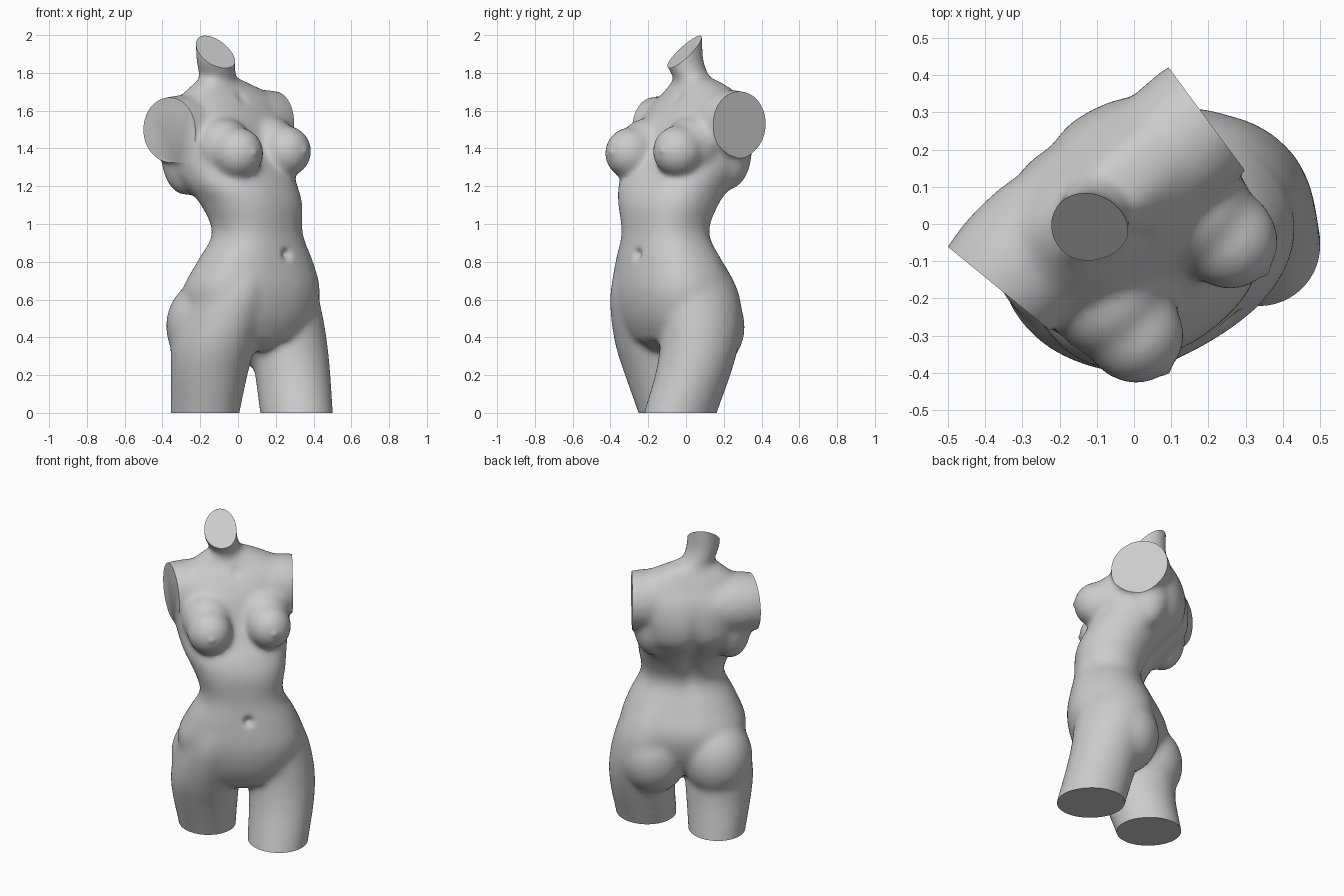
import bpy, bmesh, math
from mathutils import Vector, Matrix

cube = bpy.data.objects.get("Cube")
if cube:
    bpy.data.objects.remove(cube, do_unlink=True)

# Local frame while modelling: x = body left, y = body back, z = up
bm = bmesh.new()


def spline(a, b, c, d, t):
    return [0.5 * (2 * q + (r - p) * t + (2 * p - 5 * q + 4 * r - s) * t * t
                   + (3 * q - p - 3 * r + s) * t ** 3) for p, q, r, s in zip(a, b, c, d)]


def loft(keys, power=2.0, sides=40, steps=5):
    """Skin rounded sections; each key is z, centre x, centre y, half width, half depth, twist."""
    pts = [keys[0]] + keys + [keys[-1]]
    rows = []
    for i in range(len(keys) - 1):
        rows += [spline(*pts[i:i + 4], k / steps) for k in range(steps)]
    rows.append(keys[-1])
    rings = []
    for z, cx, cy, a, b, twist in rows:
        rot = Matrix.Rotation(math.radians(twist), 2)
        ring = []
        for k in range(sides):
            c, s = math.cos(math.tau * k / sides), math.sin(math.tau * k / sides)
            p = rot @ Vector((a * math.copysign(abs(c) ** (2 / power), c),
                              b * math.copysign(abs(s) ** (2 / power), s)))
            ring.append(bm.verts.new((cx + p.x, cy + p.y, z)))
        rings.append(ring)
    for lo, hi in zip(rings, rings[1:]):
        for k in range(sides):
            j = (k + 1) % sides
            bm.faces.new((lo[k], lo[j], hi[j], hi[k]))
    bm.faces.new(rings[0][::-1])
    bm.faces.new(rings[-1])


def ball(centre, radii):
    m = Matrix.Translation(centre) @ Matrix.Diagonal((*radii, 1))
    bmesh.ops.create_uvsphere(bm, u_segments=40, v_segments=24, radius=1, matrix=m)


# Trunk, from the pelvis up to the shoulder line
loft([(0.38, 0.0, -0.10, 0.24, 0.19, -15),
      (0.50, 0.0, -0.095, 0.34, 0.255, -15),
      (0.65, 0.0, -0.10, 0.375, 0.28, -14),
      (0.80, 0.0, -0.128, 0.32, 0.243, -10),
      (0.95, -0.005, -0.15, 0.247, 0.203, -6),
      (1.10, -0.015, -0.118, 0.277, 0.232, -3),
      (1.20, -0.03, -0.055, 0.31, 0.26, 0),
      (1.30, -0.03, 0.025, 0.335, 0.272, 0),
      (1.42, -0.03, 0.07, 0.345, 0.25, 0),
      (1.55, -0.01, 0.085, 0.345, 0.213, -4),
      (1.65, 0.01, 0.09, 0.31, 0.155, -6),
      (1.71, 0.0, 0.10, 0.235, 0.115, -6),
      (1.77, -0.04, 0.10, 0.12, 0.085, 0)], power=2.3)

# Neck, leaning to the right and flaring under the chin
loft([(1.58, 0.0, 0.11, 0.15, 0.12, 0),
      (1.68, -0.02, 0.11, 0.12, 0.105, 0),
      (1.76, -0.045, 0.10, 0.097, 0.096, 0),
      (1.85, -0.087, 0.077, 0.098, 0.108, 0),
      (1.95, -0.097, 0.07, 0.099, 0.113, 0),
      (2.12, -0.105, 0.07, 0.10, 0.113, 0)])

# Thighs, running up into the hips
loft([(-0.08, 0.19, -0.26, 0.175, 0.20, 0),
      (0.0, 0.198, -0.24, 0.18, 0.205, 0),
      (0.2, 0.23, -0.18, 0.192, 0.207, 0),
      (0.35, 0.238, -0.14, 0.2, 0.215, 0),
      (0.5, 0.222, -0.11, 0.203, 0.23, 0),
      (0.65, 0.185, -0.10, 0.197, 0.23, 0),
      (0.82, 0.125, -0.12, 0.165, 0.19, 0),
      (0.94, 0.08, -0.14, 0.11, 0.13, 0)])
loft([(-0.08, -0.165, 0.09, 0.165, 0.19, 0),
      (0.0, -0.173, 0.074, 0.17, 0.195, 0),
      (0.2, -0.193, 0.023, 0.194, 0.212, 0),
      (0.35, -0.20, -0.012, 0.204, 0.238, 0),
      (0.5, -0.192, -0.052, 0.192, 0.252, 0),
      (0.65, -0.17, -0.09, 0.178, 0.247, 0),
      (0.82, -0.12, -0.125, 0.16, 0.20, 0),
      (0.94, -0.08, -0.145, 0.11, 0.13, 0)])

# Buttocks and lower belly
ball((0.19, -0.055, 0.455), (0.21, 0.222, 0.24))
ball((-0.18, 0.055, 0.46), (0.21, 0.22, 0.245))
ball((-0.01, -0.165, 0.50), (0.17, 0.155, 0.175))

# Breasts on a broad, soft base
for bx, bz in ((0.15, 1.385), (-0.208, 1.375)):
    ball((bx, -0.205, bz), (0.134, 0.142, 0.138))
    ball((bx * 0.95, -0.095, bz + 0.025), (0.155, 0.15, 0.16))

# Arm stumps and the muscles below the armpits
ball((0.25, 0.066, 1.53), (0.34, 0.18, 0.18))
ball((-0.26, 0.138, 1.50), (0.36, 0.19, 0.182))
ball((0.215, 0.10, 1.38), (0.12, 0.13, 0.20))
ball((-0.24, 0.15, 1.36), (0.125, 0.135, 0.21))

# Fuse everything into one skin
bmesh.ops.recalc_face_normals(bm, faces=bm.faces)
mesh = bpy.data.meshes.new("torso")
bm.to_mesh(mesh)
bm.free()
torso = bpy.data.objects.new("torso", mesh)
bpy.context.scene.collection.objects.link(torso)
fuse = torso.modifiers.new("fuse", "REMESH")
fuse.mode = "VOXEL"
fuse.voxel_size = 0.014
soften = torso.modifiers.new("soften", "SMOOTH")
soften.factor = 0.5
soften.iterations = 28
graph = bpy.context.evaluated_depsgraph_get()
skin = bpy.data.meshes.new_from_object(torso.evaluated_get(graph))
torso.modifiers.clear()
torso.data = skin

bm = bmesh.new()
bm.from_mesh(skin)
bm.normal_update()


def bump(t):
    return math.exp(-t * t)


# Sculpted details: navel, nipples, collar notch and spine
dents = [((0.0, -0.36, 0.84), 0.026, 0.028),
         ((0.16, -0.335, 1.39), 0.016, -0.01),
         ((-0.218, -0.335, 1.38), 0.016, -0.01),
         ((-0.015, -0.01, 1.67), 0.03, 0.012)]
for v in bm.verts:
    x, y, z = v.co
    shift = 0.0
    for (cx, cy, cz), size, depth in dents:
        if v.normal.y < 0.2 and abs(y - cy) < 0.1:
            shift += depth * bump(math.hypot(x - cx, z - cz) / size)
    if v.normal.y > 0.2:
        shift -= 0.024 * bump((x + 0.01) / 0.05) * bump((z - 1.18) / 0.28)
    v.co.y += shift


def cut(point, normal, above):
    """Slice off everything beyond a plane, only above a height, and cap it."""
    verts = [v for v in bm.verts if v.co.z > above]
    chosen = set(verts)
    edges = [e for e in bm.edges if all(v in chosen for v in e.verts)]
    faces = [f for f in bm.faces if all(v in chosen for v in f.verts)]
    bmesh.ops.bisect_plane(bm, geom=verts + edges + faces, dist=0.0001,
                           plane_co=point, plane_no=Vector(normal).normalized(),
                           clear_outer=True)
    rim = [e for e in bm.edges if e.is_boundary]
    bmesh.ops.holes_fill(bm, edges=rim, sides=0)


# Flat ends of legs, arms and neck
cut((0, 0, 0), (0, 0, -1), -1)
cut((0.337, 0.055, 1.53), (1, -0.15, 0), 1.25)
cut((-0.38, 0.138, 1.5), (-1, -0.1, 0), 1.25)
cut((-0.099, 0.071, 1.90), (-0.3, -0.85, 1), 1.775)

# Turn the figure to its three-quarter stance
bmesh.ops.rotate(bm, verts=bm.verts, cent=(0, 0, 0),
                 matrix=Matrix.Rotation(math.radians(45), 3, "Z"))
bmesh.ops.recalc_face_normals(bm, faces=bm.faces)
bm.to_mesh(skin)
bm.free()

# Plain grey plaster
plaster = bpy.data.materials.new("grey_plaster")
plaster.use_nodes = True
colour = (0.6, 0.6, 0.6, 1)
plaster.diffuse_color = colour
plaster.node_tree.nodes["Principled BSDF"].inputs["Base Color"].default_value = colour
skin.materials.clear()
skin.materials.append(plaster)

bpy.ops.object.select_all(action="DESELECT")
torso.select_set(True)
bpy.context.view_layer.objects.active = torso
bpy.ops.object.shade_smooth_by_angle(angle=math.radians(40))
